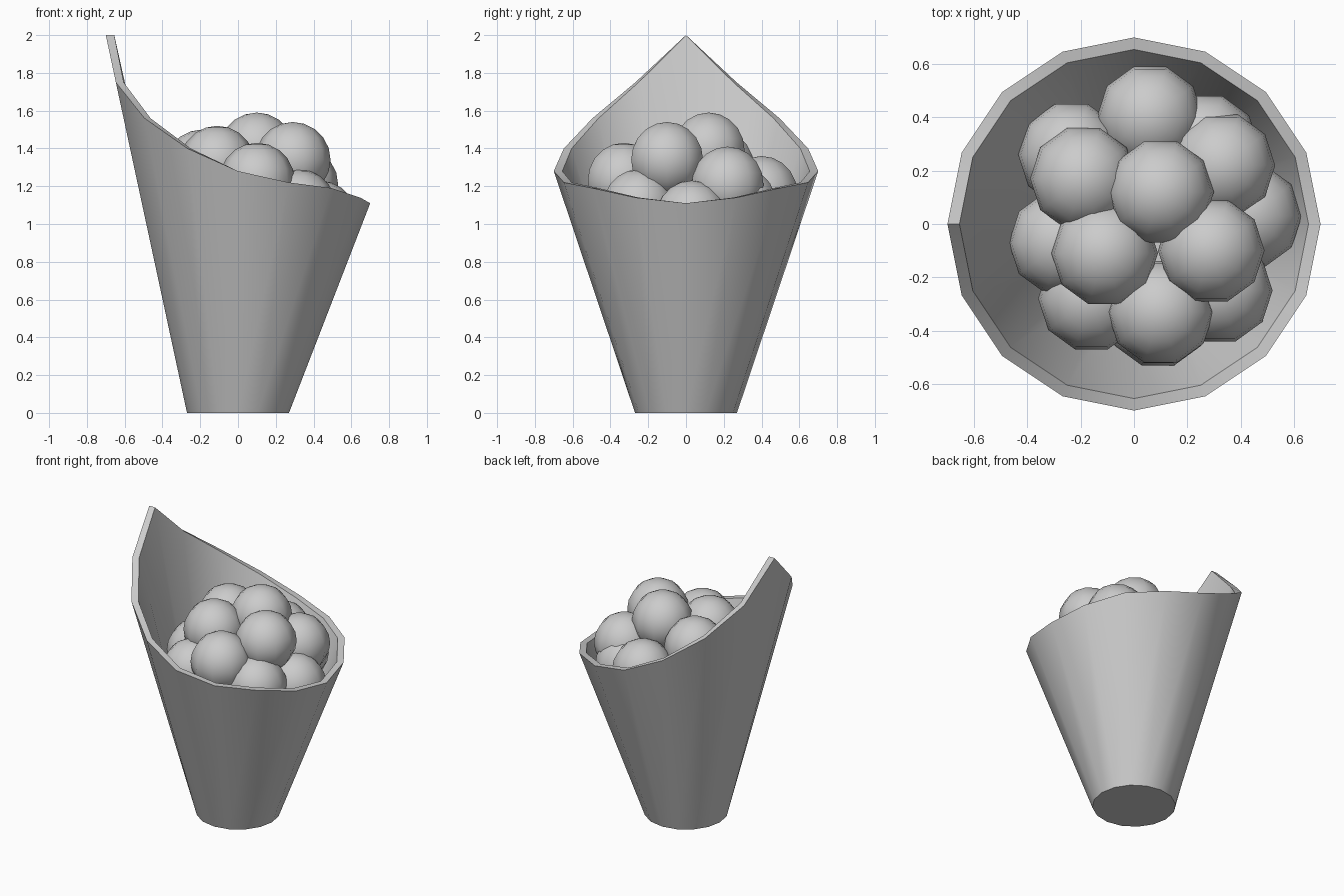
import bpy, bmesh
from math import cos, sin, tau, radians

if "Cube" in bpy.data.objects:
    bpy.data.objects.remove(bpy.data.objects["Cube"])

SIDES = 16
# rim height from the low side (+x) round to the peak (-x)
RIM = [1.11, 1.14, 1.19, 1.22, 1.28, 1.40, 1.56, 1.75, 2.0]


def ring(bm, radius, heights):
    return [bm.verts.new((radius * cos(tau * i / SIDES), radius * sin(tau * i / SIDES), heights[i]))
            for i in range(SIDES)]


# paper cone with slanted rim, wall thickness and a floor
bm = bmesh.new()
rim = [RIM[min(i, SIDES - i)] for i in range(SIDES)]
rings = [ring(bm, 0.27, [0] * SIDES), ring(bm, 0.70, rim),
         ring(bm, 0.655, rim), ring(bm, 0.235, [0.04] * SIDES)]
for a, b in zip(rings, rings[1:]):
    for i in range(SIDES):
        j = (i + 1) % SIDES
        bm.faces.new((a[i], a[j], b[j], b[i]))
bm.faces.new(rings[0][::-1])
bm.faces.new(rings[-1])
bmesh.ops.recalc_face_normals(bm, faces=bm.faces)
mesh = bpy.data.meshes.new("cone_cup")
bm.to_mesh(mesh)
bm.free()
cup = bpy.data.objects.new("cone_cup", mesh)
bpy.context.collection.objects.link(cup)
bpy.context.view_layer.objects.active = cup
cup.select_set(True)
bpy.ops.object.shade_smooth_by_angle(angle=radians(30))

# heap of balls: x, y, height of the top
R = 0.2
BALLS = [
    (0.10, 0.12, 1.59), (0.29, -0.10, 1.54), (-0.11, -0.11, 1.52), (-0.19, 0.17, 1.50),
    (0.10, -0.33, 1.43), (0.33, 0.22, 1.41), (0.06, 0.40, 1.36),
    (-0.235, 0.26, 1.33), (-0.27, -0.07, 1.32), (-0.16, -0.28, 1.29), (0.32, -0.25, 1.29),
    (0.43, 0.03, 1.23), (0.27, 0.29, 1.30), (0.09, -0.34, 1.19),
]
for n, (x, y, top) in enumerate(BALLS):
    bpy.ops.mesh.primitive_uv_sphere_add(segments=10, ring_count=10, radius=R,
                                         location=(x, y, top - R), rotation=(0, 0, radians(90)))
    ball = bpy.context.object
    ball.name = f"ball_{n + 1}"
    bpy.ops.object.shade_smooth()
